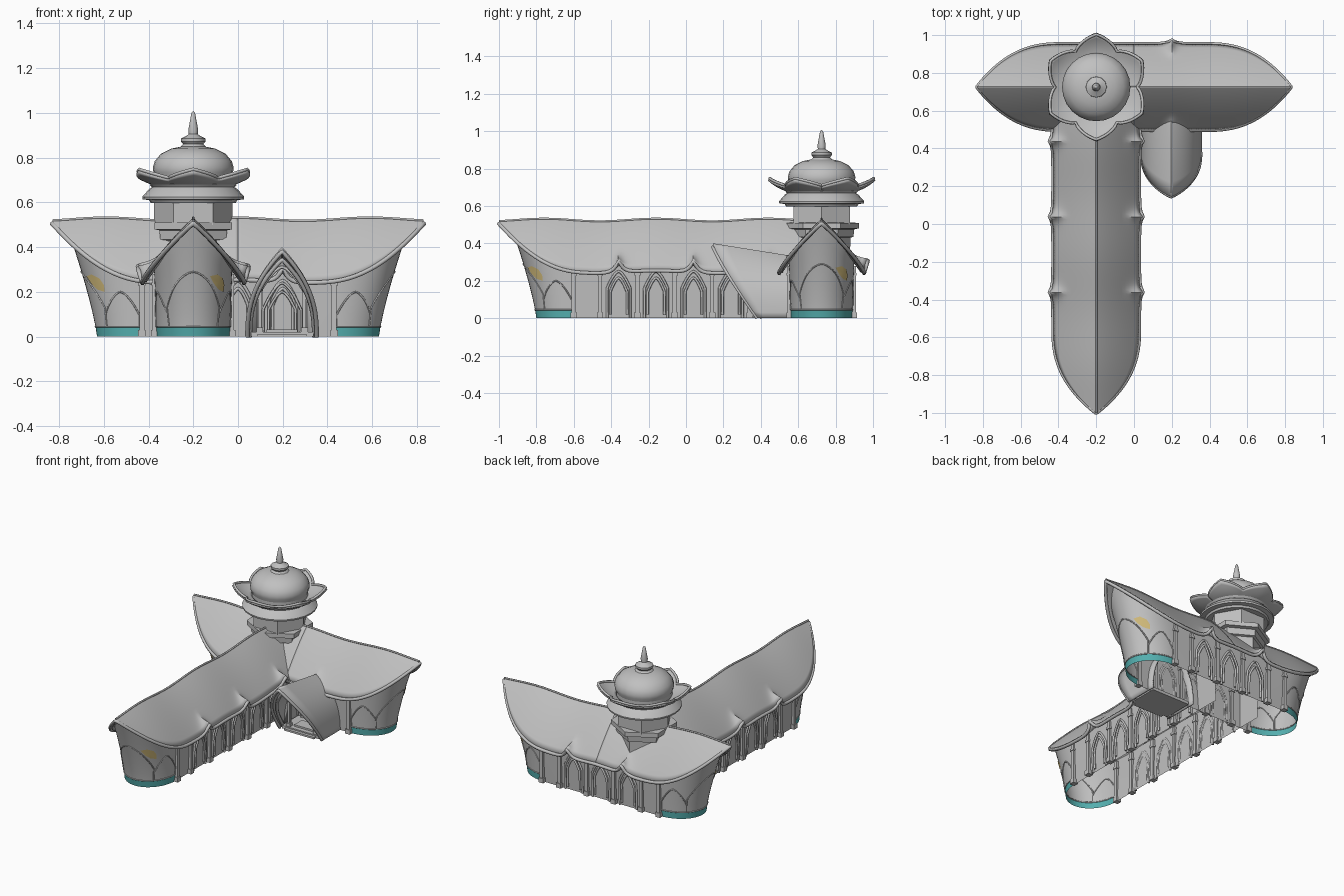
import bpy, bmesh, math
from mathutils import Matrix, Vector

cube = bpy.data.objects.get("Cube")
if cube:
    bpy.data.objects.remove(cube, do_unlink=True)


def material(name, rgb):
    m = bpy.data.materials.new(name)
    m.use_nodes = True
    m.diffuse_color = (*rgb, 1)
    m.node_tree.nodes["Principled BSDF"].inputs["Base Color"].default_value = (*rgb, 1)
    return m


STONE = material("grey stone", (0.53, 0.53, 0.53))
TEAL = material("teal plinth", (0.09, 0.43, 0.43))
GOLD = material("gold pane", (0.62, 0.48, 0.19))


def finish(name, bm, mats=(STONE,), place=None, thick=0):
    me = bpy.data.meshes.new(name)
    bm.to_mesh(me)
    bm.free()
    ob = bpy.data.objects.new(name, me)
    bpy.context.scene.collection.objects.link(ob)
    for m in mats:
        me.materials.append(m)
    bpy.ops.object.select_all(action='DESELECT')
    ob.select_set(True)
    bpy.context.view_layer.objects.active = ob
    bpy.ops.object.shade_smooth_by_angle(angle=math.radians(35))
    if place:
        ob.matrix_world = place
    if thick:
        mod = ob.modifiers.new("thickness", 'SOLIDIFY')
        mod.thickness = thick
        mod.offset = -1
    return ob


def grid(rows):
    """Skin a list of equally long point rows."""
    bm = bmesh.new()
    vs = [[bm.verts.new(p) for p in r] for r in rows]
    for a, b in zip(vs, vs[1:]):
        for j in range(len(a) - 1):
            bm.faces.new((a[j], b[j], b[j + 1], a[j + 1]))
    return bm


def tubes(name, paths, radius, place=None):
    cu = bpy.data.curves.new(name, 'CURVE')
    cu.dimensions = '3D'
    cu.bevel_depth = radius
    cu.bevel_resolution = 1
    cu.use_fill_caps = True
    for path in paths:
        sp = cu.splines.new('POLY')
        sp.points.add(len(path) - 1)
        for q, p in zip(sp.points, path):
            q.co = (*p, 1)
    cu.materials.append(STONE)
    ob = bpy.data.objects.new(name, cu)
    bpy.context.scene.collection.objects.link(ob)
    if place:
        ob.matrix_world = place


def boxes(name, items, place=None):
    bm = bmesh.new()
    for centre, size in items:
        bmesh.ops.create_cube(bm, size=1, matrix=Matrix.Translation(centre) @ Matrix.Diagonal((*size, 1)))
    finish(name, bm, place=place)


def arch(c, half, z0, spring, top, n=8):
    """Pointed arch outline as (along, height) pairs."""
    ks = [k / n for k in range(-n, n + 1)]
    pts = [(c + half * k, spring + (top - spring) * (1 - abs(k) ** 1.6)) for k in ks]
    return [(c - half, z0)] + pts + [(c + half, z0)]


HALF, DEPTH, QUARTER, EAVE = 0.163, 0.2, 0.27, 0.225


def roof_z(w):
    return 0.525 - 0.9 * abs(w) - 1.2 * w * w


def roof_half(d):
    return EAVE * (1 - max(0, 1 - d / 0.45) ** 2.5) + 0.002


def arm(name, origin, angle, length, dormers, arches):
    """One wing running from the crossing out to its upswept tip."""
    place = Matrix.Translation(origin) @ Matrix.Rotation(angle, 4, 'Z')
    tc = length - 0.2 - DEPTH

    def wall(s, z, off=0.0):
        a = min(abs(s) / QUARTER, 1) * math.pi / 2
        side = math.copysign(1, s)
        n = Vector((math.cos(a) / DEPTH, side * math.sin(a) / HALF, 0)).normalized()
        p = Vector((tc + DEPTH * math.cos(a) - max(0, abs(s) - QUARTER), side * HALF * math.sin(a), z))
        flare = 0.08 * math.cos(a) ** 2 * (z / 0.37) ** 1.3 + 0.04 * z
        return p + n * (flare + off)

    # walls with a teal plinth round the end
    ss = [QUARTER * k / 14 for k in range(-14, 15)]
    ss = [-QUARTER - tc] + ss + [QUARTER + tc]
    rows = []
    for k in range(9):
        row = []
        for s in ss:
            top = roof_z(wall(s, 0.35).y) - 0.03
            row.append(wall(s, 0 if k == 0 else 0.045 + (top - 0.045) * (k - 1) / 7))
        rows.append(row)
    bm = grid(rows)
    for f in bm.faces:
        c = f.calc_center_median()
        f.normal_flip()
        if c.z < 0.04 and c.x > tc:
            f.material_index = 1
    finish(name + "_walls", bm, (STONE, TEAL), place)

    # curved roof with pointed dormer lifts on the eaves
    count = int(length / 0.0125)
    rows, ridge = [], []
    for i in range(count + 1):
        t = length * i / count
        d = length - t
        row = []
        wave = 0.007 * math.cos(2 * math.pi * (d - 0.24) / 0.6)
        for j in range(-12, 13):
            w = roof_half(d) * j / 12
            near = max(0, (abs(w) - 0.15) / 0.075) ** 1.5
            lift = near * sum(math.exp(-abs(t - q) / 0.024) for q in dormers)
            row.append(Vector((t, w * (1 + 0.09 * lift), roof_z(w) + wave + 0.065 * lift)))
        rows.append(row)
        ridge.append(row[12])
    finish(name + "_roof", grid(rows), place=place, thick=0.02)
    rim = [r[0] for r in rows] + [r[-1] for r in reversed(rows)]
    tubes(name + "_roof_rim", [[p - Vector((0, 0, 0.012)) for p in rim]], 0.011, place)
    tubes(name + "_ridge_cap", [ridge], 0.006, place)

    # arched mouldings on the sides and the rounded end
    lines = []
    for t in arches:
        for side in (-1, 1):
            c = side * (QUARTER + tc - t)
            lines += [arch(c, 0.062, 0, 0.16, 0.25), arch(c, 0.045, 0.02, 0.14, 0.215)]
    tubes(name + "_arches", [[wall(s, z, 0.004) for s, z in l] for l in lines], 0.007, place)
    ends = [arch(0, 0.12, 0.045, 0.13, 0.29), arch(-0.19, 0.07, 0.045, 0.1, 0.2), arch(0.19, 0.07, 0.045, 0.1, 0.2)]
    ends.append([(s, 0.045) for s in ss[1:-1]])
    tubes(name + "_end_tracery", [[wall(s, z) for s, z in l] for l in ends], 0.004, place)

    # pilasters between the arches
    items = []
    for t in [q + 0.1 for q in arches] + [tc]:
        for w in (-HALF - 0.007, HALF + 0.007):
            items += [((t, w, 0.14), (0.022, 0.026, 0.28)), ((t, w, 0.015), (0.034, 0.036, 0.03)),
                      ((t, w, 0.235), (0.032, 0.034, 0.015))]
    boxes(name + "_pilasters", items, place)

    # leaf shaped gold pane
    bm = bmesh.new()
    leaf = [(0.055, 0.27), (0.085, 0.278), (0.115, 0.26), (0.13, 0.23), (0.13, 0.2), (0.1, 0.21), (0.075, 0.235)]
    rim = [bm.verts.new(wall(s, z, 0.004)) for s, z in leaf]
    mid = bm.verts.new(wall(0.095, 0.243, 0.005))
    for a, b in zip(rim, rim[1:] + rim[:1]):
        bm.faces.new((b, a, mid))
    finish(name + "_gold_pane", bm, (GOLD,), place)


arm("left_wing", (0, 0.725, 0), 0, 0.83, [0.2], [0, 0.2])
arm("right_wing", (0, 0.725, 0), math.pi, 0.83, [0.2], [0, 0.2])
arm("long_wing", (-0.2, 0.725, 0), -math.pi / 2, 1.725, [0.285, 0.685, 1.085], [0.285 + 0.2 * k for k in range(5)])


# tower
def lathe(name, profile, sides, turn=0.0):
    rows = []
    for r, z in profile:
        ring = [turn + 2 * math.pi * k / sides for k in range(sides + 1)]
        rows.append([(-0.2 + r * math.cos(a), 0.725 + r * math.sin(a), z) for a in ring])
    bm = grid(rows)
    bmesh.ops.remove_doubles(bm, verts=bm.verts, dist=0.00005)
    bmesh.ops.recalc_face_normals(bm, faces=bm.faces)
    finish(name, bm)


lathe("tower_base", [(0.15, 0.3), (0.155, 0.43), (0.17, 0.435), (0.175, 0.475), (0.2, 0.48), (0.2, 0.51), (0.0, 0.512)],
      6, math.pi / 2)
lathe("tower_shaft", [(0.175, 0.5), (0.175, 0.605), (0, 0.605)], 6)
lathe("tower_cornice", [(0, 0.598), (0.19, 0.598), (0.197, 0.61), (0.226, 0.614), (0.228, 0.625), (0.197, 0.66),
                        (0.185, 0.668), (0.195, 0.68), (0.17, 0.69), (0.17, 0.72)], 24)
lathe("dome", [(0.165, 0.7), (0.178, 0.735), (0.181, 0.755), (0.172, 0.785), (0.145, 0.817), (0.1, 0.84),
               (0.05, 0.85), (0, 0.851)], 24)
lathe("finial", [(0.06, 0.845), (0.045, 0.86), (0.055, 0.872), (0.055, 0.885), (0.035, 0.895), (0.02, 0.905),
                 (0.022, 0.925), (0.008, 1.0), (0, 1.008)], 12)

# six petal lotus dish
rows = []
for i in range(7):
    f = i / 6
    row = []
    for k in range(97):
        a = 2 * math.pi * k / 96
        petal = 1 - abs(((a - math.pi / 6) / (math.pi / 3) + 0.5) % 1 - 0.5) * 2
        reach = 0.05 + 0.06 * petal ** 0.8
        r = 0.168 + reach * f
        row.append((-0.2 + r * math.cos(a), 0.725 + r * math.sin(a), 0.69 + f * 0.02 + 0.038 * petal * f * f))
    rows.append(row)
finish("lotus_petals", grid(rows), thick=0.016)
tubes("petal_rim", [rows[-1]], 0.008)

# porch canopy with a raked pointed front
PX = 0.197


def canopy(k, f, scale=1.0):
    h = 1 - abs(k)
    h = 1 - (1 - h) ** 1.3
    y0 = 0.145 + 0.235 * (1 - h) ** 1.1
    y = y0 + (0.6 - y0) * f
    x = math.copysign(0.163 * (1 - h ** 2.5), k)
    return Vector((PX + x * scale, y, 0.4 * h * scale * (1 - 0.16 * (y - 0.145) / 0.4 * h)))


ks = [k / 16 for k in range(-16, 17)]
bm = grid([[canopy(k, f / 6) for k in ks] for f in range(7)])
bmesh.ops.reverse_faces(bm, faces=bm.faces)
up = sum(f.normal.z for f in bm.faces if not f.normal_update())
if up < 0:
    bmesh.ops.reverse_faces(bm, faces=bm.faces)
finish("porch_canopy", bm, thick=0.012)
tubes("porch_front_rim", [[canopy(k, 0, 0.95) for k in ks], [canopy(k, 0.12, 0.88) for k in ks]], 0.01)

# porch screen, doorway, posts and steps
outer, inner = [], []
door = arch(PX, 0.105, 0.02, 0.19, 0.31, 15)
for k, (x, z) in zip(ks, door):
    p = canopy(k, 0, 0.95)
    outer.append((p.x, 0.42, p.z * 0.92))
    inner.append((x, 0.42, z))
finish("porch_screen", grid([outer, inner]), thick=0.012)
tubes("porch_screen_moulding", [inner], 0.007)
tubes("porch_door_frame", [[(x, 0.545, z) for x, z in arch(PX, h, 0.02, 0.12, t)] for h, t in ((0.085, 0.24), (0.06, 0.2))],
      0.006)
items = [((PX, 0.48, 0.01), (0.28, 0.2, 0.02)), ((PX, 0.385, 0.006), (0.22, 0.05, 0.012)),
         ((PX, 0.45, 0.025), (0.14, 0.08, 0.012))]
for side in (-1, 1):
    items += [((PX + side * 0.1, 0.4, 0.12), (0.016, 0.016, 0.2)), ((PX + side * 0.1, 0.4, 0.02), (0.03, 0.03, 0.04)),
              ((PX + side * 0.1, 0.4, 0.215), (0.026, 0.026, 0.016))]
boxes("porch_steps_and_posts", items)
